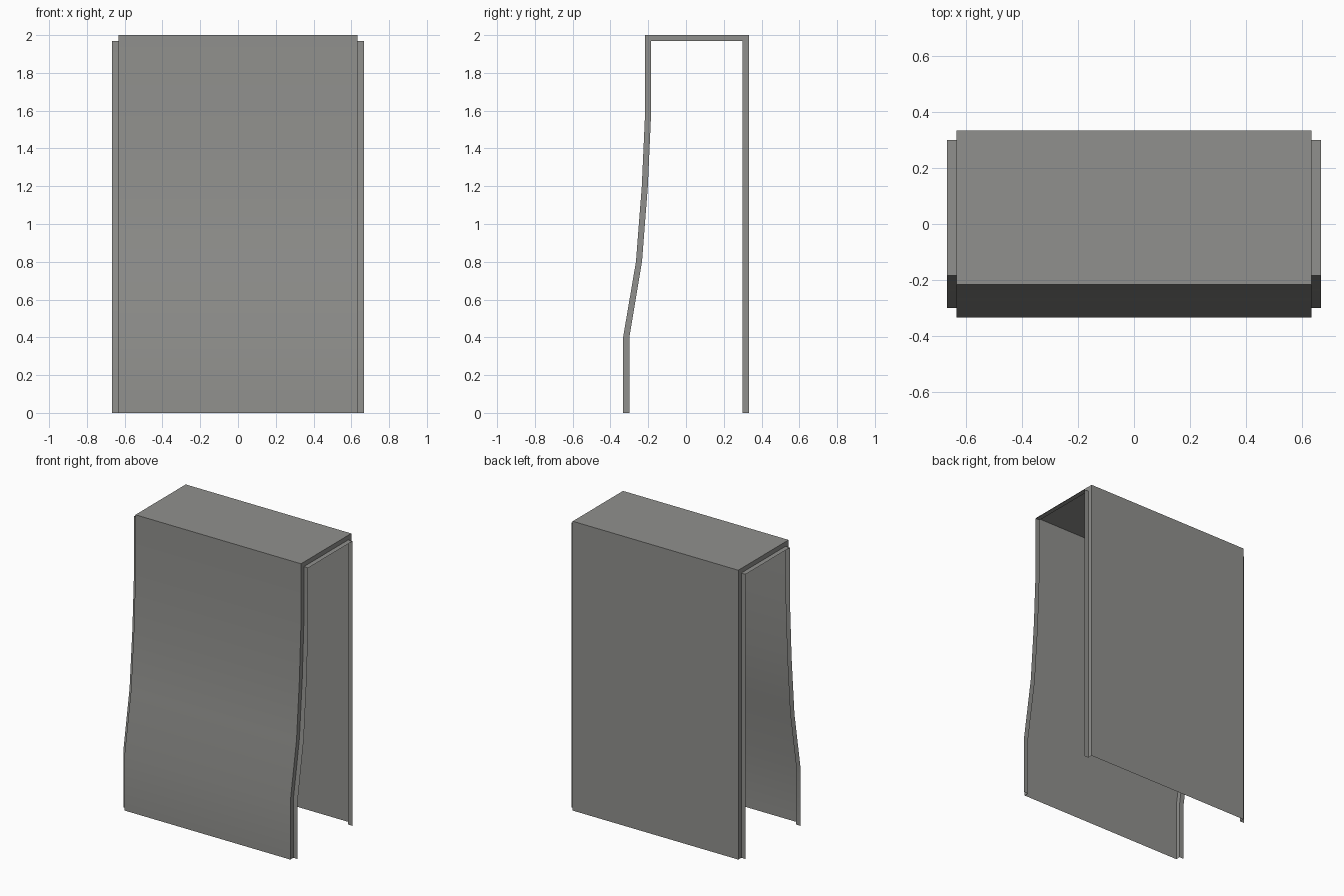
import bpy, bmesh

if "Cube" in bpy.data.objects:
    bpy.data.objects.remove(bpy.data.objects["Cube"])

HALF_OUT = 0.633   # half width of the folded sheet
HALF_IN = 0.666    # half width including the flange lips

# side profiles (y, z): up the curved front, over the top, down the back
outer = [(-0.333, 0), (-0.333, 0.4), (-0.265, 0.8), (-0.234, 1.2), (-0.216, 1.6),
         (-0.216, 2.0), (0.333, 2.0), (0.333, 0)]
inner = [(-0.3, 0), (-0.3, 0.4), (-0.233, 0.8), (-0.202, 1.2), (-0.184, 1.6),
         (-0.184, 1.968), (0.3, 1.968), (0.3, 0)]

mat = bpy.data.materials.new("warm grey")
mat.diffuse_color = (0.28, 0.28, 0.267, 1)
mat.use_nodes = True
mat.node_tree.nodes["Principled BSDF"].inputs["Base Color"].default_value = mat.diffuse_color


def strip(name, rails):
    """Sheet joining neighbouring rails, each rail being (x, profile)."""
    bm = bmesh.new()
    rows = [[bm.verts.new((x, y, z)) for y, z in p] for x, p in rails]
    for a, b in zip(rows, rows[1:]):
        for i in range(len(a) - 1):
            bm.faces.new((a[i], b[i], b[i + 1], a[i + 1]))
    me = bpy.data.meshes.new(name)
    bm.to_mesh(me)
    bm.free()
    me.materials.append(mat)
    ob = bpy.data.objects.new(name, me)
    bpy.context.collection.objects.link(ob)
    bpy.ops.object.select_all(action='DESELECT')
    ob.select_set(True)
    bpy.context.view_layer.objects.active = ob
    bpy.ops.object.shade_smooth_by_angle(angle=0.5)


# single folded sheet: front, top and back, open at sides and bottom
strip("folded_sheet", [(-HALF_OUT, outer), (HALF_OUT, outer)])

# stepped flanges: turned in at the sheet edge, then out into a lip
strip("right_flange", [(HALF_OUT, outer), (HALF_OUT, inner), (HALF_IN, inner)])
strip("left_flange", [(-HALF_IN, inner), (-HALF_OUT, inner), (-HALF_OUT, outer)])
